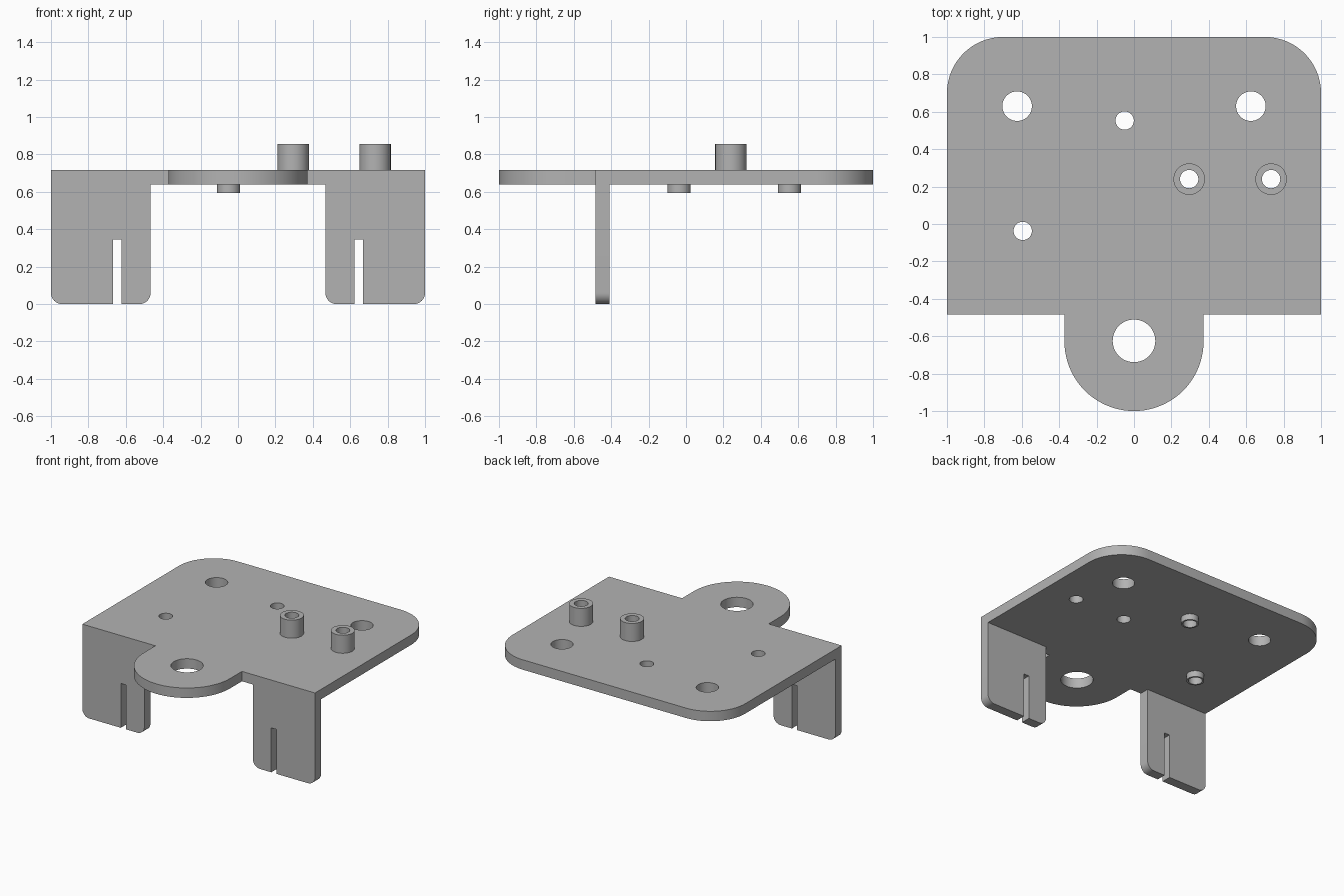
import bpy
import bmesh
from math import sin, cos, radians
from mathutils import Matrix

cube = bpy.data.objects.get("Cube")
if cube:
    bpy.data.objects.remove(cube, do_unlink=True)

GREY = (0.45, 0.45, 0.45, 1)
metal = bpy.data.materials.new("plain grey")
metal.use_nodes = True
metal.diffuse_color = GREY
metal.node_tree.nodes["Principled BSDF"].inputs["Base Color"].default_value = GREY


def arc(x, y, r, start, end, steps=16):
    angles = [radians(start + (end - start) * i / steps) for i in range(steps + 1)]
    return [(x + r * cos(a), y + r * sin(a)) for a in angles]


def circle(x, y, r):
    return arc(x, y, r, 0, 360, 48)[:-1]


def slab(name, loops, low, high, upright=False):
    """Extrude an outline with holes; upright slabs lie in xz and run along y."""
    curve = bpy.data.curves.new(name, "CURVE")
    curve.dimensions = "2D"
    curve.fill_mode = "BOTH"
    curve.extrude = (high - low) / 2
    for loop in loops:
        spline = curve.splines.new("POLY")
        spline.points.add(len(loop) - 1)
        for point, (u, v) in zip(spline.points, loop):
            point.co = (u, v, 0, 1)
        spline.use_cyclic_u = True
    temp = bpy.data.objects.new(name + " outline", curve)
    bpy.context.collection.objects.link(temp)
    graph = bpy.context.evaluated_depsgraph_get()
    mesh = bpy.data.meshes.new_from_object(temp.evaluated_get(graph))
    bpy.data.objects.remove(temp, do_unlink=True)

    # Weld the caps to the walls and move into place
    middle = (low + high) / 2
    bm = bmesh.new()
    bm.from_mesh(mesh)
    bmesh.ops.remove_doubles(bm, verts=bm.verts, dist=0.0001)
    if upright:
        place = Matrix.Translation((0, middle, 0)) @ Matrix.Rotation(radians(90), 4, "X")
    else:
        place = Matrix.Translation((0, 0, middle))
    bmesh.ops.transform(bm, matrix=place, verts=bm.verts)
    bmesh.ops.recalc_face_normals(bm, faces=bm.faces)
    bm.to_mesh(mesh)
    bm.free()

    mesh.name = name
    mesh.materials.clear()
    mesh.materials.append(metal)
    part = bpy.data.objects.new(name, mesh)
    bpy.context.collection.objects.link(part)
    bpy.ops.object.select_all(action="DESELECT")
    part.select_set(True)
    bpy.context.view_layer.objects.active = part
    bpy.ops.object.shade_smooth_by_angle(angle=radians(30))
    return part


BOTTOM, TOP = 0.64, 0.717
FRONT = -0.483
POSTS = [(0.295, 0.24), (0.733, 0.24)]
BOSSES = [(-0.05, 0.553), (-0.595, -0.037)]
PIN = 0.049

# Plate with rounded back corners and a round front tab
outline = [(0.372, FRONT), (1, FRONT)]
outline += arc(0.7, 0.7, 0.3, 0, 90) + arc(-0.7, 0.7, 0.3, 90, 180)
outline += [(-1, FRONT), (-0.372, FRONT)]
outline += arc(0, -0.628, 0.372, 180, 360, 40)
holes = [circle(x, y, PIN) for x, y in POSTS + BOSSES]
holes += [circle(side * 0.625, 0.63, 0.079) for side in (-1, 1)]
holes.append(circle(0, -0.625, 0.114))
slab("plate", [outline] + holes, BOTTOM, TOP)

# Hollow posts on top, short hollow bosses underneath
for i, (x, y) in enumerate(POSTS):
    slab(f"post_{i + 1}", [circle(x, y, 0.084), circle(x, y, PIN)], TOP, 0.857)
for i, (x, y) in enumerate(BOSSES):
    slab(f"boss_{i + 1}", [circle(x, y, 0.062), circle(x, y, PIN)], 0.593, BOTTOM)

# Slotted front legs with rounded lower corners
leg = [(0.467, BOTTOM)] + arc(0.527, 0.06, 0.06, 180, 270, 8)
leg += [(0.624, 0), (0.624, 0.345), (0.669, 0.345), (0.669, 0)]
leg += arc(0.94, 0.06, 0.06, 270, 360, 8) + [(1, BOTTOM)]
for name, side in (("left_leg", 1), ("right_leg", -1)):
    slab(name, [[(side * x, z) for x, z in leg]], FRONT, -0.408, upright=True)
